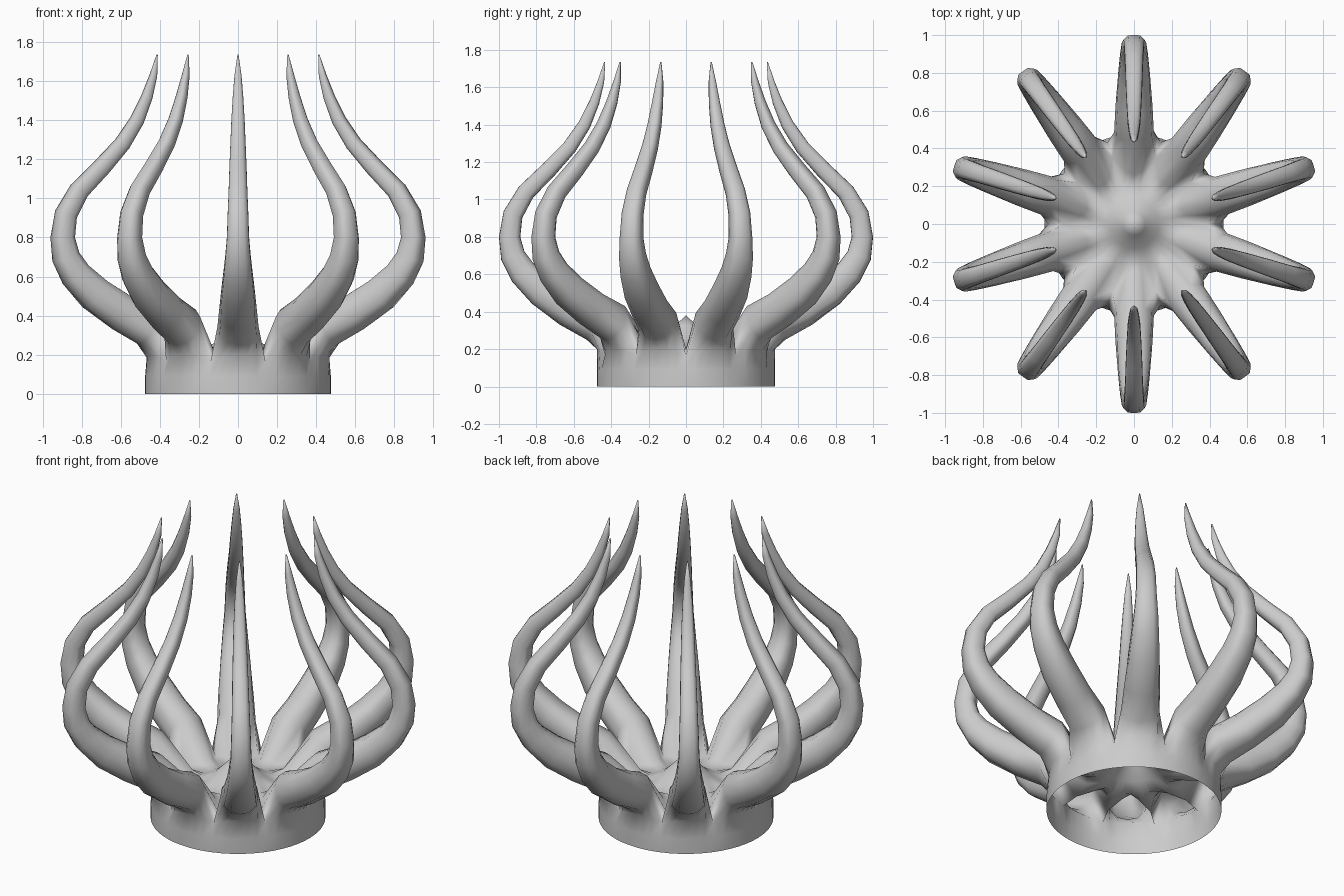
import bpy, bmesh
from math import sin, cos, pi, radians
from mathutils import Vector

if "Cube" in bpy.data.objects:
    bpy.data.objects.remove(bpy.data.objects["Cube"])

ARMS, SIDES = 10, 12
# Tentacle centre line: radius from axis, height, thickness
PATH = [(.485, .345, .105), (.625, .415, .098), (.77, .51, .086), (.873, .61, .075),
        (.926, .70, .066), (.943, .80, .057), (.925, .92, .053), (.855, 1.04, .048),
        (.733, 1.16, .044), (.622, 1.28, .039), (.543, 1.40, .034),
        (.49, 1.52, .027), (.455, 1.63, .018), (.435, 1.735, .003)]
# Root opening of a tentacle, half of it: angle offset, radius, height
ROOT = [(0, .475, .20), (6, .474, .195), (12, .47, .185), (18, .455, .165),
        (18, .37, .20), (9, .28, .23), (0, .26, .25)]


def polar(deg, r, z):
    a = radians(deg)
    return Vector((r * cos(a), r * sin(a), z))


def strip(bm, rows, closed=False):
    """Skin a list of equally long point rows with quads."""
    grid = [[bm.verts.new(p) for p in row] for row in rows]
    n = len(grid[0])
    for a, b in zip(grid, grid[1:]):
        for i in range(n if closed else n - 1):
            j = (i + 1) % n
            bm.faces.new((a[i], a[j], b[j], b[i]))
    return grid


def tentacle_ring(deg, i):
    """Slightly boxy cross-section, square to the centre line."""
    r, z, t = PATH[i]
    p, q = PATH[max(i - 1, 0)], PATH[min(i + 1, len(PATH) - 1)]
    d = Vector((q[0] - p[0], q[1] - p[1])).normalized()
    side = polar(deg + 90, 1, 0)
    out = polar(deg, d.y, -d.x)
    c = polar(deg, r, z)
    ring = []
    for k in range(SIDES):
        a = 2 * pi * k / SIDES
        s = t * (1 + (.17 if i > 1 else .06) * sin(2 * a) ** 2)
        ring.append(c + s * (cos(a) * out + sin(a) * side))
    return ring


bm = bmesh.new()
for arm in range(ARMS):
    deg = 90 + arm * 360 / ARMS
    # Tentacle growing from its root opening
    root = [polar(deg + o, r, z) for o, r, z in ROOT]
    root += [polar(deg - o, r, z) for o, r, z in ROOT[5:0:-1]]
    rings = strip(bm, [root] + [tentacle_ring(deg, i) for i in range(len(PATH))], True)
    bm.faces.new(rings[-1])
    # Outer wall of the base
    top = [root[k % SIDES] for k in range(-3, 4)]
    angles = [deg + 6 * k for k in range(-3, 4)]
    strip(bm, [[polar(a, .475, 0) for a in angles],
               [polar(a, .475, .09) for a in angles], top])
    # Central disc rising to a small peak
    inner = [root[k] for k in (8, 7, 6, 5, 4)]
    angles = [deg + 9 * k for k in range(-2, 3)]
    disc = [[polar(a, r, z) for a in angles]
            for r, z in ((.2, .22), (.13, .255), (.06, .325), (0.0, .38))]
    strip(bm, [inner] + disc)

bmesh.ops.remove_doubles(bm, verts=bm.verts, dist=.0005)
bmesh.ops.recalc_face_normals(bm, faces=bm.faces)
for f in bm.faces:
    f.smooth = True
mesh = bpy.data.meshes.new("tentacle_crown")
bm.to_mesh(mesh)
bm.free()
obj = bpy.data.objects.new("tentacle_crown", mesh)
bpy.context.collection.objects.link(obj)
